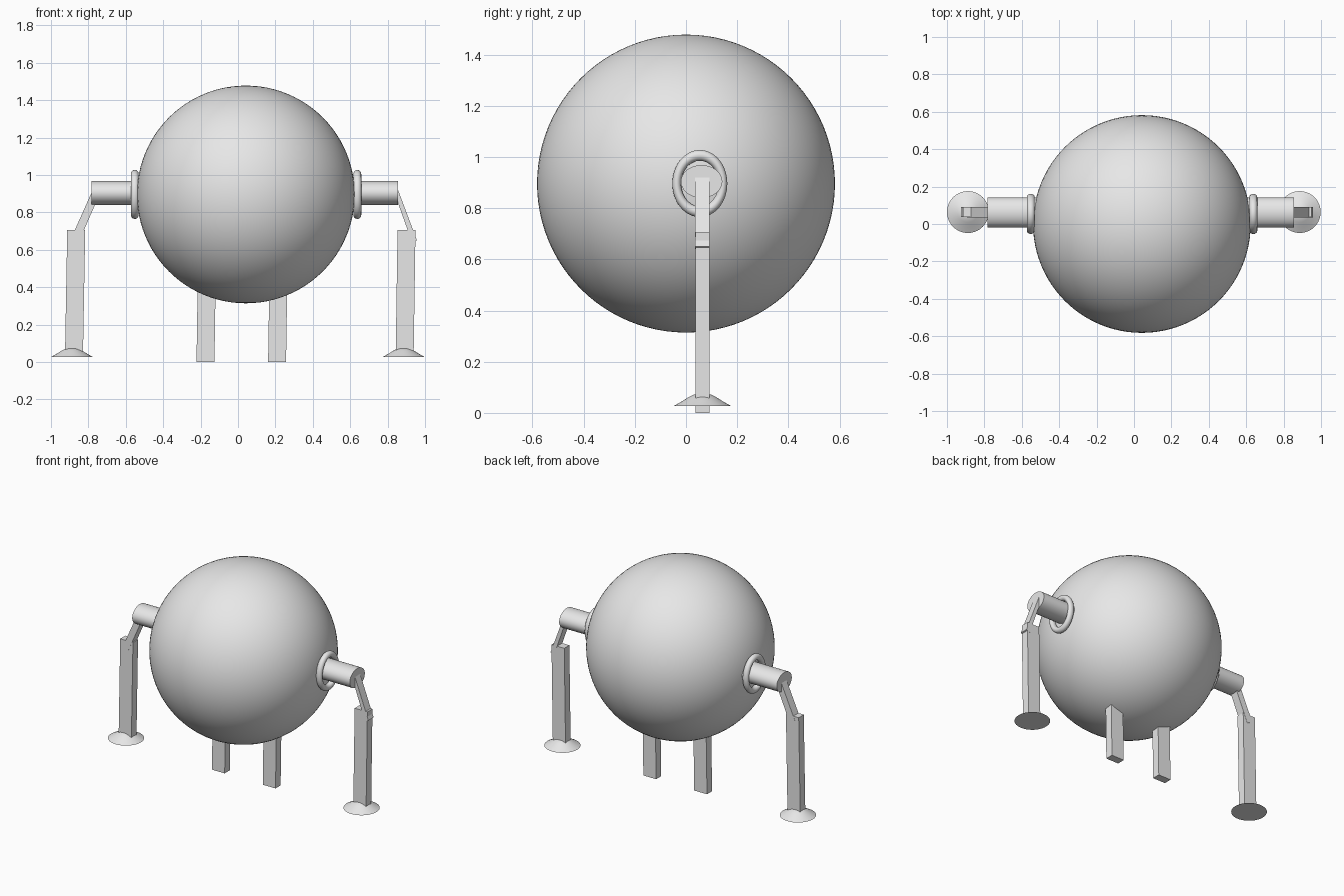
import bpy, bmesh, math

cube = bpy.data.objects.get("Cube")
if cube:
    bpy.data.objects.remove(cube, do_unlink=True)

grey = bpy.data.materials.new("plain_grey")
grey.use_nodes = True
grey.diffuse_color = (0.8, 0.8, 0.8, 1)
grey.node_tree.nodes["Principled BSDF"].inputs["Base Color"].default_value = (0.8, 0.8, 0.8, 1)

LEG_Y = 0.064  # legs and feet sit slightly behind the centre


def finish(name, smooth=True):
    ob = bpy.context.object
    ob.name = name
    ob.data.materials.append(grey)
    if smooth:
        bpy.ops.object.shade_smooth_by_angle(angle=math.radians(40))
    return ob


def prism(name, outline, depth):
    """Extrude an x-z outline along y, centred on the leg plane."""
    bm = bmesh.new()
    face = bm.faces.new([bm.verts.new((x, LEG_Y - depth / 2, z)) for x, z in outline])
    ext = bmesh.ops.extrude_face_region(bm, geom=[face])
    verts = [g for g in ext["geom"] if isinstance(g, bmesh.types.BMVert)]
    bmesh.ops.translate(bm, verts=verts, vec=(0, depth, 0))
    bmesh.ops.recalc_face_normals(bm, faces=bm.faces)
    mesh = bpy.data.meshes.new(name)
    bm.to_mesh(mesh)
    bm.free()
    ob = bpy.data.objects.new(name, mesh)
    bpy.context.collection.objects.link(ob)
    mesh.materials.append(grey)


def leg(name, x_top, z_top, x_low, z_low, half=0.048):
    prism(name, [(x_top - half, z_top), (x_top + half, z_top),
                 (x_low + half, z_low), (x_low - half, z_low)], 0.055)


def foot(name, x):
    """Bell-shaped pad, turned from a short profile."""
    profile = [(0.112, 0.027), (0.08, 0.045), (0.055, 0.061), (0.035, 0.071), (0.016, 0.075)]
    n = 40
    bm = bmesh.new()
    rings = [[bm.verts.new((x + r * math.cos(math.tau * i / n),
                            LEG_Y + r * math.sin(math.tau * i / n), z)) for i in range(n)]
             for r, z in profile]
    for a, b in zip(rings, rings[1:]):
        for i in range(n):
            j = (i + 1) % n
            bm.faces.new((a[i], a[j], b[j], b[i]))
    bm.faces.new(rings[0][::-1])
    bm.faces.new(rings[-1])
    mesh = bpy.data.meshes.new(name)
    bm.to_mesh(mesh)
    bm.free()
    ob = bpy.data.objects.new(name, mesh)
    bpy.context.collection.objects.link(ob)
    bpy.ops.object.select_all(action='DESELECT')
    ob.select_set(True)
    bpy.context.view_layer.objects.active = ob
    finish(name)


# Round body
bpy.ops.mesh.primitive_uv_sphere_add(segments=96, ring_count=48, radius=0.582,
                                     location=(0.042, 0, 0.896))
finish("body")

# Shoulder collars and arms on each side
for side, x_ring, x_end in (("right", -0.552, -0.783), ("left", 0.638, 0.856)):
    bpy.ops.mesh.primitive_torus_add(major_segments=64, minor_segments=16, major_radius=0.11,
                                     minor_radius=0.021, location=(x_ring, 0.054, 0.896),
                                     rotation=(0, math.pi / 2, 0))
    finish(side + "_collar").scale = (1, 0.82, 1)

    x_start = x_ring * 0.8
    bpy.ops.mesh.primitive_cylinder_add(vertices=48, radius=1, depth=1,
                                        location=((x_start + x_end) / 2, 0.061, 0.904),
                                        rotation=(0, math.pi / 2, 0))
    finish(side + "_arm").scale = (0.064, 0.081, abs(x_end - x_start))

# Slanted links from the arms to the outer legs
prism("right_link", [(-0.77, 0.935), (-0.892, 0.662), (-0.85, 0.645), (-0.74, 0.897)], 0.056)
prism("left_link", [(0.85, 0.935), (0.957, 0.65), (0.93, 0.64), (0.838, 0.9)], 0.056)

# Outer legs, inner legs and feet
leg("right_outer_leg", -0.865, 0.706, -0.877, 0.03)
leg("left_outer_leg", 0.901, 0.706, 0.891, 0.03)
leg("right_inner_leg", -0.164, 0.65, -0.174, 0)
leg("left_inner_leg", 0.219, 0.65, 0.209, 0)
foot("right_foot", -0.888)
foot("left_foot", 0.886)
